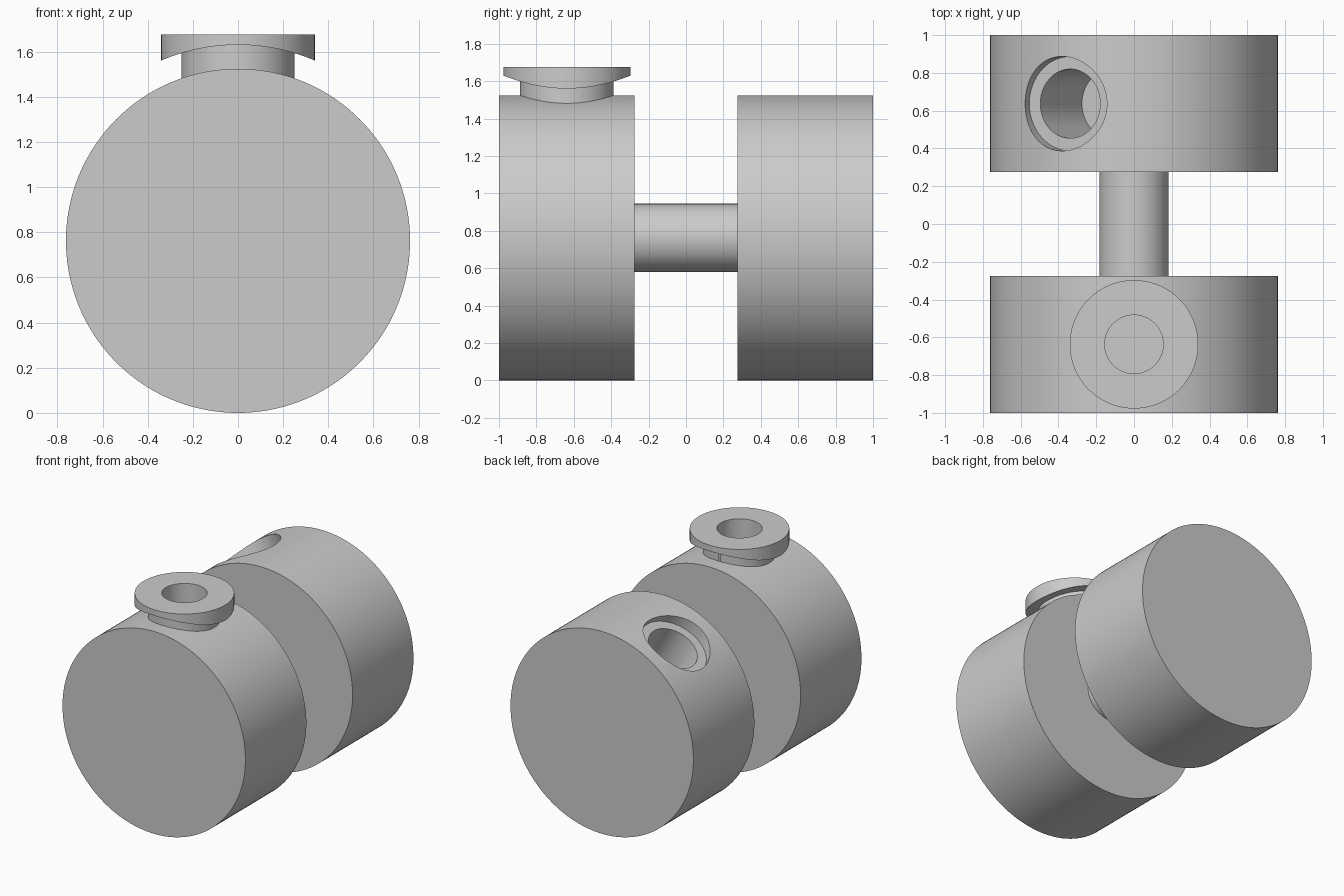
import bpy, math
from mathutils import Vector

if "Cube" in bpy.data.objects:
    bpy.data.objects.remove(bpy.data.objects["Cube"])

R = 0.762            # drum radius and axis height
PORT_Y = 0.637       # distance of each port from the middle

grey = bpy.data.materials.new("plain grey")
grey.diffuse_color = (0.6, 0.6, 0.6, 1)
grey.use_nodes = True
grey.node_tree.nodes["Principled BSDF"].inputs["Base Color"].default_value = grey.diffuse_color


def cylinder(name, radius, start, end, segments=96, fill='NGON'):
    """Cylinder running between two points."""
    a, b = Vector(start), Vector(end)
    bpy.ops.mesh.primitive_cylinder_add(
        vertices=segments, radius=radius, depth=(b - a).length,
        end_fill_type=fill, location=(a + b) / 2,
        rotation=(b - a).to_track_quat('Z', 'Y').to_euler())
    ob = bpy.context.object
    ob.name = name
    ob.data.materials.append(grey)
    return ob


def combine(target, other, operation):
    """Apply a boolean and remove the helper."""
    bpy.context.view_layer.objects.active = target
    mod = target.modifiers.new(operation, 'BOOLEAN')
    mod.operation, mod.object, mod.solver = operation, other, 'EXACT'
    bpy.ops.object.modifier_apply(modifier=mod.name)
    bpy.data.objects.remove(other, do_unlink=True)


def along_port(distance, tilt):
    """Point on the tilted back port axis, measured from the drum axis."""
    return (-math.sin(tilt) * distance, PORT_Y, R + math.cos(tilt) * distance)


# Drums and the axle joining them
front_drum = cylinder("front_drum", R, (0, -1, R), (0, -0.275, R), 160)
back_drum = cylinder("back_drum", R, (0, 0.275, R), (0, 1, R), 160)
axle = cylinder("axle", 0.183, (0, -0.275, R), (0, 0.275, R), fill='NOTHING')

# Raised port: flange with a saddle underside, on a neck, with a bore
flange = cylinder("port_flange", 0.34, (0, -PORT_Y, 1.3), (0, -PORT_Y, 1.675))
saddle = cylinder("saddle_cutter", 0.868, (0, -1.3, R), (0, 0, R), 160)
combine(flange, saddle, 'DIFFERENCE')
neck = cylinder("port_neck", 0.25, (0, -PORT_Y, 1.2), (0, -PORT_Y, 1.65))
combine(flange, neck, 'UNION')
combine(front_drum, flange, 'UNION')
bore = cylinder("bore_cutter", 0.155, (0, -PORT_Y, 1.0), (0, -PORT_Y, 1.9))
combine(front_drum, bore, 'DIFFERENCE')

# Sunken port: tilted counterbore and a deeper bore
tilt = math.radians(30)
for radius, floor in ((0.25, 0.675), (0.183, 0.234)):
    cutter = cylinder("port_cutter", radius, along_port(floor, tilt), along_port(1.0, tilt))
    combine(back_drum, cutter, 'DIFFERENCE')

# Smooth curved walls, sharp rims
for ob in (front_drum, back_drum, axle):
    bpy.ops.object.select_all(action='DESELECT')
    ob.select_set(True)
    bpy.context.view_layer.objects.active = ob
    bpy.ops.object.shade_smooth_by_angle(angle=math.radians(25))
